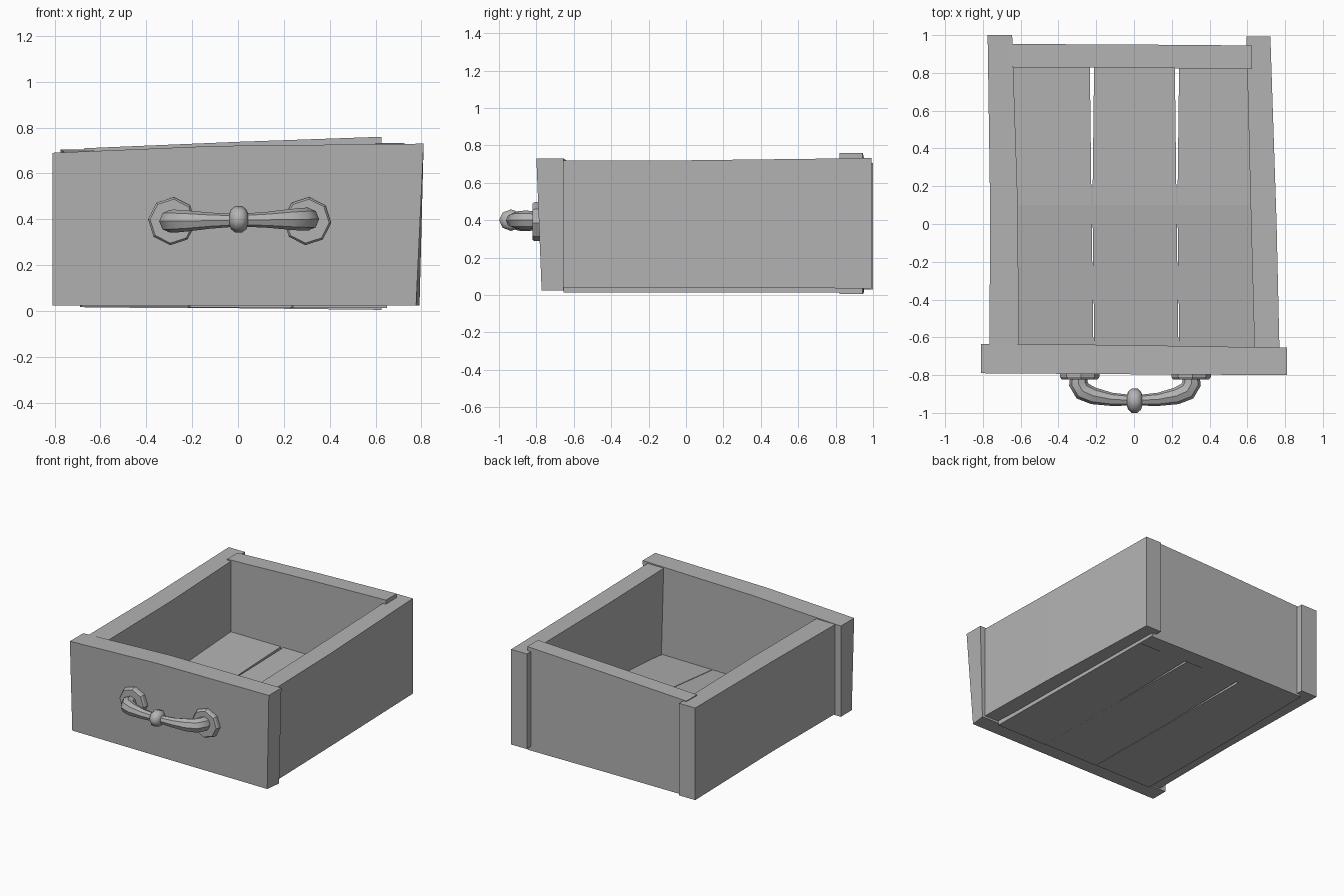
import bpy, bmesh, math
from mathutils import Vector

if "Cube" in bpy.data.objects:
    bpy.data.objects.remove(bpy.data.objects["Cube"])

GREY = (0.45, 0.45, 0.45, 1)
grey = bpy.data.materials.new("plain grey")
grey.use_nodes = True
grey.diffuse_color = GREY
grey.node_tree.nodes["Principled BSDF"].inputs["Base Color"].default_value = GREY


def loft(name, rings, smooth=False):
    """Skin a row of closed rings and cap both ends."""
    bm = bmesh.new()
    rows = [[bm.verts.new(p) for p in ring] for ring in rings]
    n = len(rows[0])
    for a, b in zip(rows, rows[1:]):
        for i in range(n):
            j = (i + 1) % n
            bm.faces.new((a[i], a[j], b[j], b[i]))
    bm.faces.new(rows[0])
    bm.faces.new(rows[-1])
    bmesh.ops.recalc_face_normals(bm, faces=bm.faces)
    mesh = bpy.data.meshes.new(name)
    bm.to_mesh(mesh)
    bm.free()
    mesh.materials.append(grey)
    obj = bpy.data.objects.new(name, mesh)
    bpy.context.collection.objects.link(obj)
    if smooth:
        bpy.ops.object.select_all(action="DESELECT")
        obj.select_set(True)
        bpy.context.view_layer.objects.active = obj
        bpy.ops.object.shade_smooth_by_angle(angle=math.radians(40))
    return obj


def board(name, axis, sections):
    """Uneven board: each section is position, low and high across, bottom, top."""
    rings = []
    for pos, lo, hi, bottom, top in sections:
        corners = ((lo, bottom), (hi, bottom), (hi, top), (lo, top))
        rings.append([(pos, c, z) if axis == "x" else (c, pos, z) for c, z in corners])
    return loft(name, rings)


# Front panel, leaning outward at the top and narrowing at the lower right
front = board("front_panel", "x", [
    (-0.81, -0.79, -0.635, 0.025, 0.69),
    (-0.1, -0.795, -0.64, 0.025, 0.72),
    (0.81, -0.80, -0.655, 0.025, 0.73)])
for v in front.data.vertices:
    if v.co.z < 0.1:
        if v.co.y < -0.7:
            v.co.y += 0.028
        if v.co.x > 0.5:
            v.co.x -= 0.033 if v.co.y < -0.7 else 0.018

# Side boards, running past the back panel
board("right_side", "y", [
    (-0.65, -0.765, -0.61, 0.035, 0.69),
    (0.1, -0.762, -0.615, 0.035, 0.695),
    (1.0, -0.775, -0.645, 0.03, 0.705)])
left = board("left_side", "y", [
    (-0.66, 0.638, 0.77, 0.04, 0.72),
    (0.0, 0.62, 0.755, 0.04, 0.72),
    (0.993, 0.595, 0.722, 0.035, 0.732)])
for v in left.data.vertices:
    if v.co.z < 0.1 and v.co.y < 0 and v.co.x < 0.7:
        v.co.x += 0.02

# Back panel, set into the sides and standing slightly proud
board("back_panel", "x", [
    (-0.67, 0.83, 0.953, 0.015, 0.71),
    (0.0, 0.827, 0.95, 0.012, 0.738),
    (0.625, 0.82, 0.945, 0.005, 0.76)])

# Three floor planks, thicker toward the back
for name, x0, x1, base in (("right_plank", -0.68, -0.215, 0.018),
                           ("middle_plank", -0.21, 0.235, 0.016),
                           ("left_plank", 0.24, 0.65, 0.012)):
    board("floor_" + name, "y", [
        (-0.655, x0, x1, base, 0.085),
        (0.1, x0 - 0.01, x1 - 0.01, base, 0.165),
        (0.94, x0, x1 - 0.02, base, 0.19)])

# Octagonal handle plates with a thin bevelled rim
for name, cx in (("right", -0.288), ("left", 0.302)):
    rings = []
    for y, r in ((-0.77, 0.105), (-0.81, 0.105), (-0.822, 0.096)):
        rings.append([(cx + r * math.sin(i * math.tau / 8 + 0.08), y,
                       0.392 + r * math.cos(i * math.tau / 8 + 0.08)) for i in range(8)])
    loft(name + "_handle_plate", rings)

# Handle bar: a bowed tube, thinner in the middle
half = [(0.292, -0.80, 0.045), (0.295, -0.845, 0.05), (0.272, -0.885, 0.05),
        (0.215, -0.91, 0.045), (0.12, -0.928, 0.035), (0.04, -0.932, 0.03)]
path = [(-x, y, r) for x, y, r in half] + [(x + 0.01, y, r) for x, y, r in reversed(half)]
rings = []
for k, (x, y, r) in enumerate(path):
    a, b = path[max(k - 1, 0)], path[min(k + 1, len(path) - 1)]
    along = Vector((b[0] - a[0], b[1] - a[1], 0)).normalized()
    across = Vector((-along.y, along.x, 0))
    centre = Vector((x, y, 0.396 + 0.015 * x))
    rings.append([centre + r * (across * math.cos(t) + Vector((0, 0, math.sin(t))))
                  for t in (i * math.tau / 8 for i in range(8))])
loft("handle_bar", rings, smooth=True)

# Rounded knob at the middle of the bar
rings = []
for x, r in ((-0.04, 0.03), (-0.034, 0.046), (-0.015, 0.062),
             (0.015, 0.062), (0.034, 0.046), (0.04, 0.03)):
    rings.append([(x + 0.003, -0.935 + 1.04 * r * math.cos(i * math.tau / 8),
                   0.4 + 0.93 * r * math.sin(i * math.tau / 8)) for i in range(8)])
loft("handle_knob", rings, smooth=True)
